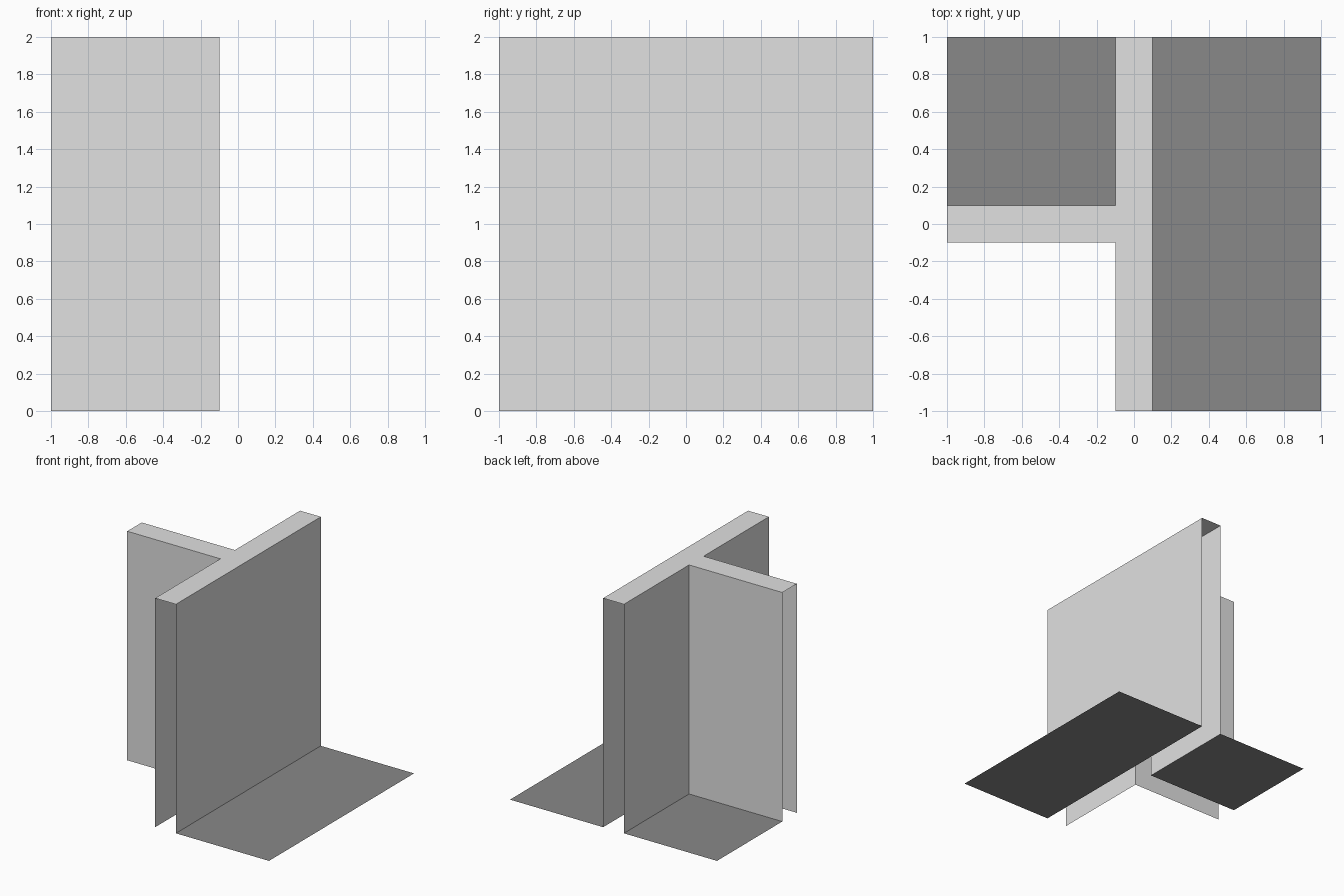
import bpy, bmesh

if "Cube" in bpy.data.objects:
    bpy.data.objects.remove(bpy.data.objects["Cube"])

T = 0.1   # half wall thickness
H = 2.0   # wall height


def material(name, v):
    m = bpy.data.materials.new(name)
    m.diffuse_color = (v, v, v, 1)
    m.use_nodes = True
    m.node_tree.nodes["Principled BSDF"].inputs["Base Color"].default_value = m.diffuse_color
    return m


def finish(name, bm, mat):
    me = bpy.data.meshes.new(name)
    bm.to_mesh(me)
    bm.free()
    me.materials.append(mat)
    bpy.context.collection.objects.link(bpy.data.objects.new(name, me))


light = material("light_grey", 0.75)
dark = material("dark_grey", 0.25)

# T-shaped wall: outline counter-clockwise, open at its three ends and below
outline = [(T, -1), (T, 1), (-T, 1), (-T, T), (-1, T), (-1, -T), (-T, -T), (-T, -1)]
bm = bmesh.new()
top = [bm.verts.new((x, y, H)) for x, y in outline]
low = [bm.verts.new((x, y, 0)) for x, y in outline]
bm.faces.new(top)
open_ends = (1, 4, 7)
for i in range(len(outline)):
    if i not in open_ends:
        j = (i + 1) % len(outline)
        bm.faces.new((low[i], low[j], top[j], top[i]))
finish("wall", bm, light)


# Thin floor sheets in the rooms; the front left room has none
def floor(name, x0, x1, y0, y1):
    bm = bmesh.new()
    bm.faces.new([bm.verts.new((x, y, 0)) for x, y in
                  ((x0, y0), (x1, y0), (x1, y1), (x0, y1))])
    finish(name, bm, dark)


floor("right_floor", T, 1, -1, 1)
floor("back_left_floor", -1, -T, T, 1)
